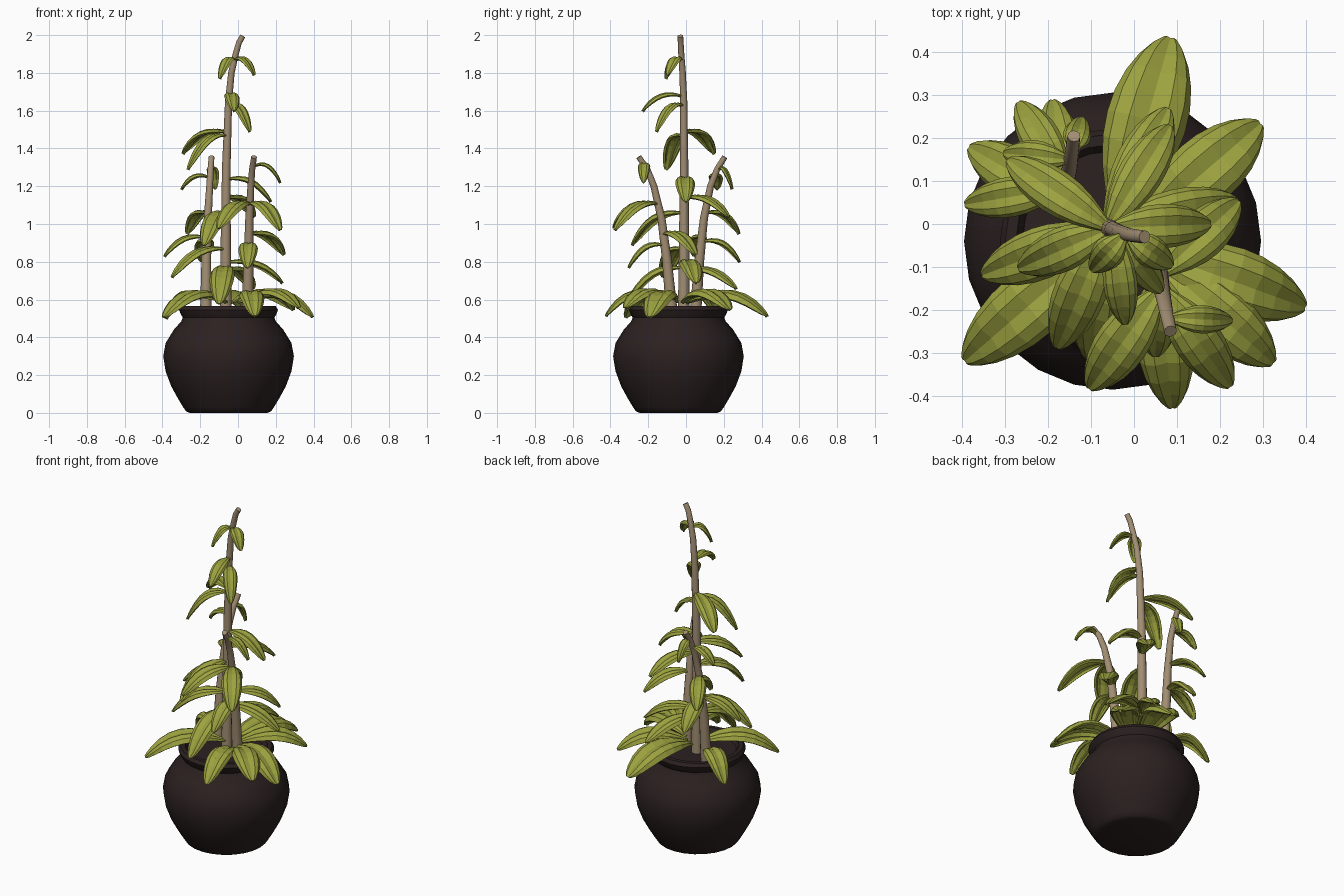
import bpy, bmesh, math
from mathutils import Vector

if "Cube" in bpy.data.objects:
    bpy.data.objects.remove(bpy.data.objects["Cube"])


def material(name, rgb):
    m = bpy.data.materials.new(name)
    m.diffuse_color = (*rgb, 1)
    m.use_nodes = True
    m.node_tree.nodes["Principled BSDF"].inputs["Base Color"].default_value = m.diffuse_color
    return m


POT = material("dark brown clay", (0.025, 0.015, 0.015))
STEM = material("tan bark", (0.36, 0.27, 0.17))
LEAF = material("olive green", (0.33, 0.36, 0.05))


def finish(name, bm, mat, smooth=None):
    bmesh.ops.recalc_face_normals(bm, faces=bm.faces)
    me = bpy.data.meshes.new(name)
    bm.to_mesh(me)
    bm.free()
    me.materials.append(mat)
    ob = bpy.data.objects.new(name, me)
    bpy.context.collection.objects.link(ob)
    if smooth:
        bpy.context.view_layer.objects.active = ob
        ob.select_set(True)
        bpy.ops.object.shade_smooth_by_angle(angle=math.radians(smooth))
        ob.select_set(False)
    return ob


def skin(bm, rings, closed=True):
    # quads between consecutive rows of vertices
    for a, b in zip(rings, rings[1:]):
        n = len(a)
        for i in range(n if closed else n - 1):
            j = (i + 1) % n
            bm.faces.new((a[i], a[j], b[j], b[i]))


# Pot with rolled rim and the soil disc inside, lathed
CX, CY, SIDES = -0.05, -0.04, 24
profile = [(.205, 0), (.225, .008), (.24, .03), (.27, .08), (.303, .14), (.333, .22), (.346, .30),
           (.333, .37), (.29, .44), (.25, .485), (.242, .505), (.252, .52),
           (.262, .545), (.25, .565), (.225, .565), (.21, .535)]
bm = bmesh.new()
rings = []
for r, z in profile:
    rings.append([bm.verts.new((CX + r * math.cos(2 * math.pi * i / SIDES),
                                CY + r * math.sin(2 * math.pi * i / SIDES), z))
                  for i in range(SIDES)])
skin(bm, rings)
bm.faces.new(rings[0])
bm.faces.new(rings[-1])
finish("pot", bm, POT, 35)

# Stems: tapered tubes along a few points
stems = {
    "main_stem": [(-.065, -.012, .53), (-.065, -.01, .9), (-.062, -.01, 1.3), (-.05, -.012, 1.65),
                  (-.035, -.018, 1.8), (-.012, -.025, 1.9), (.005, -.028, 1.96), (.025, -.03, 1.995)],
    "left_stem": [(-.17, .05, .53), (-.168, .07, .8), (-.16, .095, 1.03), (-.15, .13, 1.2),
                  (-.145, .165, 1.29), (-.14, .205, 1.355)],
    "right_stem": [(.05, -.075, .53), (.055, -.1, .8), (.06, -.13, 1.03), (.068, -.17, 1.2),
                   (.075, -.205, 1.29), (.085, -.25, 1.355)],
}
for name, pts in stems.items():
    bm = bmesh.new()
    pts = [Vector(p) for p in pts]
    rings = []
    for k, p in enumerate(pts):
        d = (pts[min(k + 1, len(pts) - 1)] - pts[max(k - 1, 0)]).normalized()
        u = d.cross(Vector((0, 1, 0))).normalized()
        v = d.cross(u)
        r = .031 - .016 * (p.z - .53) / (pts[-1].z - .53)
        rings.append([bm.verts.new(p + r * (u * math.cos(a) + v * math.sin(a)))
                      for a in [i * math.pi / 6 for i in range(12)]])
    skin(bm, rings)
    bm.faces.new(rings[0])
    bm.faces.new(rings[-1])
    finish(name, bm, STEM, 50)


def stem_at(name, z):
    pts = stems[name]
    for a, b in zip(pts, pts[1:]):
        if a[2] <= z <= b[2]:
            return Vector(a).lerp(Vector(b), (z - a[2]) / (b[2] - a[2]))


# Leaf outline (position along leaf, half width) and cross-section (across, height)
OUTLINE = [(0, .2), (.1, .48), (.22, .76), (.36, .94), (.5, 1), (.64, .97), (.78, .84),
           (.89, .64), (.96, .42), (1, .2)]
SECTION = [(-1, -.42), (-.82, -.12), (-.45, .03), (0, -.1), (.45, .03), (.82, -.12), (1, -.42)]


def leaf(name, base, tip, width, lift):
    base, tip = Vector(base), Vector(tip)
    ctrl = base.lerp(tip, .62)
    ctrl.z = base.z + lift
    flat = Vector((tip.x - base.x, tip.y - base.y, 0)).normalized()
    side = Vector((-flat.y, flat.x, 0))
    bm = bmesh.new()
    rows = []
    for t, w in OUTLINE:
        p = base * (1 - t) ** 2 + ctrl * 2 * t * (1 - t) + tip * t * t
        d = ((ctrl - base) * (1 - t) + (tip - ctrl) * t).normalized()
        up = d.cross(side)
        h = w * width * .47
        rows.append([bm.verts.new(p + side * (s * h) + up * (c * h)) for s, c in SECTION])
    skin(bm, rows, closed=False)
    ob = finish(name, bm, LEAF)
    if sum(f.normal.z for f in ob.data.polygons) < 0:
        ob.data.flip_normals()
    mod = ob.modifiers.new("thickness", "SOLIDIFY")
    mod.thickness = .014


# Broad low leaves drooping over the rim: base x, y, then tip x, y, z, width
low = [(-.04, 0, .085, .435, .515, .20), (.0, -.02, .295, .235, .55, .17),
       (.03, -.06, .40, -.195, .51, .17), (-.06, -.03, -.395, -.32, .51, .17),
       (.05, -.08, .325, -.325, .56, .15), (.05, -.09, .09, -.43, .515, .14),
       (-.16, .05, -.385, .18, .50, .13)]
for i, (bx, by, x, y, z, w) in enumerate(low):
    leaf(f"low_leaf_{i + 1}", (bx, by, .59), (x, y, z), w, .15)

# Leaves along the stems: stem, height of base, tip x, y, z, width
upper = [
    ("main_stem", 1.87, -.10, -.11, 1.77, .08), ("main_stem", 1.87, .09, -.10, 1.79, .08),
    ("main_stem", 1.68, -.02, -.235, 1.60, .085), ("main_stem", 1.63, .065, -.16, 1.49, .085),
    ("main_stem", 1.49, -.295, .15, 1.375, .11), ("main_stem", 1.47, -.27, -.105, 1.29, .11),
    ("main_stem", 1.24, .18, 0, 1.12, .11), ("main_stem", 1.14, .085, .23, 1.04, .11),
    ("main_stem", 1.06, -.18, -.29, .89, .13), ("main_stem", .87, -.355, -.12, .72, .13),
    ("main_stem", .77, -.10, -.32, .58, .14), ("main_stem", .80, .24, .055, .69, .12),
    ("main_stem", .76, .08, .27, .66, .12),
    ("left_stem", 1.25, -.305, .165, 1.185, .08), ("left_stem", 1.29, -.12, .25, 1.185, .07),
    ("left_stem", 1.06, -.27, .285, .95, .10), ("left_stem", .91, -.19, .29, .80, .11),
    ("left_stem", .93, -.395, .045, .83, .10),
    ("right_stem", 1.31, .23, -.225, 1.22, .07),
    ("right_stem", 1.11, .225, -.38, .97, .12), ("right_stem", 1.11, -.105, -.385, .98, .13),
    ("right_stem", .95, .245, .055, .84, .12), ("right_stem", .89, .05, -.31, .77, .11),
]
for i, (stem, bz, x, y, z, w) in enumerate(upper):
    leaf(f"stem_leaf_{i + 1}", stem_at(stem, bz), (x, y, z), w, .055)
